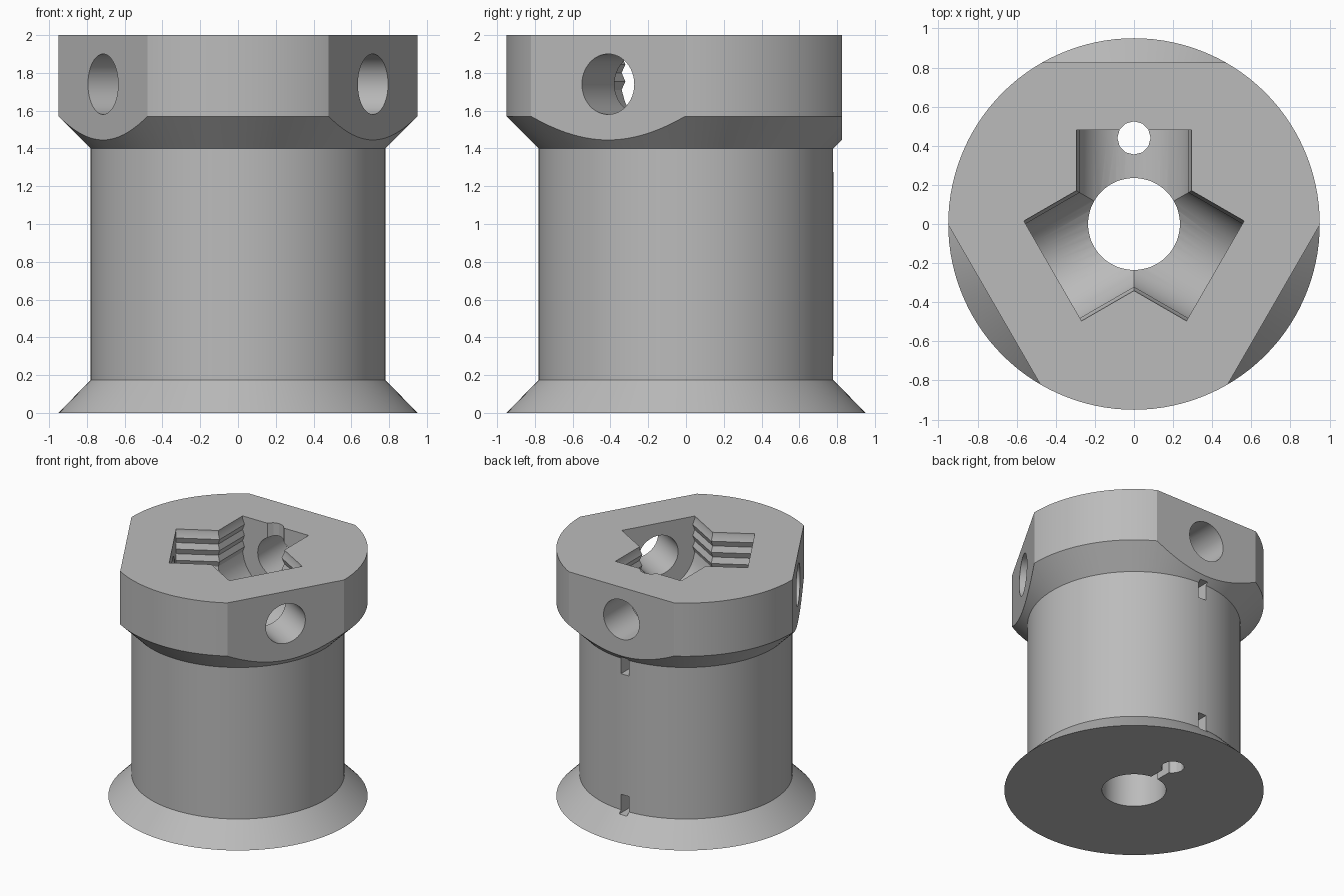
import bpy, bmesh, math
from mathutils import Matrix, Vector

old = bpy.data.objects.get("Cube")
if old:
    bpy.data.objects.remove(old, do_unlink=True)

grey = bpy.data.materials.new("plain grey")
grey.use_nodes = True
grey.diffuse_color = (0.5, 0.5, 0.5, 1)
grey.node_tree.nodes["Principled BSDF"].inputs["Base Color"].default_value = (0.5, 0.5, 0.5, 1)


def finish(name, bm):
    bmesh.ops.recalc_face_normals(bm, faces=bm.faces[:])
    mesh = bpy.data.meshes.new(name)
    bm.to_mesh(mesh)
    bm.free()
    mesh.materials.append(grey)
    obj = bpy.data.objects.new(name, mesh)
    bpy.context.collection.objects.link(obj)
    return obj


def lathe(name, profile, sides):
    """Closed solid of revolution from (radius, height) points."""
    bm = bmesh.new()
    rings = [[bm.verts.new((r * math.cos(math.tau * i / sides),
                            r * math.sin(math.tau * i / sides), z))
              for i in range(sides)] for r, z in profile]
    for low, high in zip(rings, rings[1:]):
        for i in range(sides):
            j = (i + 1) % sides
            bm.faces.new((low[i], low[j], high[j], high[i]))
    bm.faces.new(rings[0])
    bm.faces.new(rings[-1])
    return finish(name, bm)


def box(name, low, high):
    bm = bmesh.new()
    bmesh.ops.create_cube(bm, size=1)
    low, high = Vector(low), Vector(high)
    for v in bm.verts:
        v.co = (low + high) / 2 + v.co * (high - low)
    return finish(name, bm)


def channel(name, outline, start, end):
    """Extrude an (x, z) outline along y."""
    bm = bmesh.new()
    face = bm.faces.new([bm.verts.new((x, start, z)) for x, z in outline])
    moved = bmesh.ops.extrude_face_region(bm, geom=[face])["geom"]
    bmesh.ops.translate(bm, vec=(0, end - start, 0),
                        verts=[g for g in moved if isinstance(g, bmesh.types.BMVert)])
    return finish(name, bm)


def cut(target, cutter):
    cutter.hide_render = True
    mod = target.modifiers.new("cut", 'BOOLEAN')
    mod.operation = 'DIFFERENCE'
    mod.solver = 'EXACT'
    mod.object = cutter
    bpy.context.view_layer.objects.active = target
    bpy.ops.object.modifier_apply(modifier=mod.name)
    bpy.data.objects.remove(cutter, do_unlink=True)


# Spool body with flared base and collar
spool = lathe("spool_body", [(0.95, 0), (0.78, 0.175), (0.78, 1.4), (0.95, 1.57), (0.95, 2)], 120)

# Central bore and small cord hole
cut(spool, lathe("bore", [(0.235, -0.1), (0.235, 2.1)], 64))
cord = lathe("cord_hole", [(0.085, -0.1), (0.085, 2.1)], 12)
cord.data.transform(Matrix.Translation((0, 0.44, 0)))
cut(spool, cord)

# Arm pocket outline: ribbed walls above a rounded floor
axis_z, wide, narrow = 1.74, 0.295, 0.278
wall = [(wide, 2.1), (wide, 1.98)]
for k in range(3):
    top = 1.98 - k * 0.09
    wall += [(narrow, top - 0.045), (wide, top - 0.09)]
floor = [(wide * math.cos(a), axis_z - wide * math.sin(a))
         for a in (math.pi * k / 20 for k in range(2, 11))]
half = wall + floor
outline = half + [(-x, z) for x, z in reversed(half[:-1])]

# Three-way collar: flats, screw holes and pocket arms
for k in range(3):
    turn = Matrix.Rotation(k * math.tau / 3, 4, 'Z')
    flat = box("flat_cutter", (-1, 0.825, 1.3), (1, 1.5, 2.2))
    arm = channel("arm_cutter", outline, -0.05, 0.48)
    hole = lathe("screw_cutter", [(0.16, 0.3), (0.16, 1.1)], 48)
    hole.data.transform(Matrix.Translation((0, 0, axis_z)) @ Matrix.Rotation(-math.pi / 2, 4, 'X'))
    for cutter in (flat, arm, hole):
        cutter.data.transform(turn)
        cut(spool, cutter)

# Cord notches in the back of the drum and a groove under the base
for low, high in ((0.15, 0.3), (1.275, 1.42)):
    cut(spool, box("notch_cutter", (-0.035, 0.44, low), (0.035, 0.815, high)))
cut(spool, box("groove_cutter", (-0.03, 0.15, -0.1), (0.03, 0.42, 0.12)))

bpy.ops.object.select_all(action='DESELECT')
spool.select_set(True)
bpy.context.view_layer.objects.active = spool
bpy.ops.object.shade_smooth_by_angle(angle=math.radians(25))
